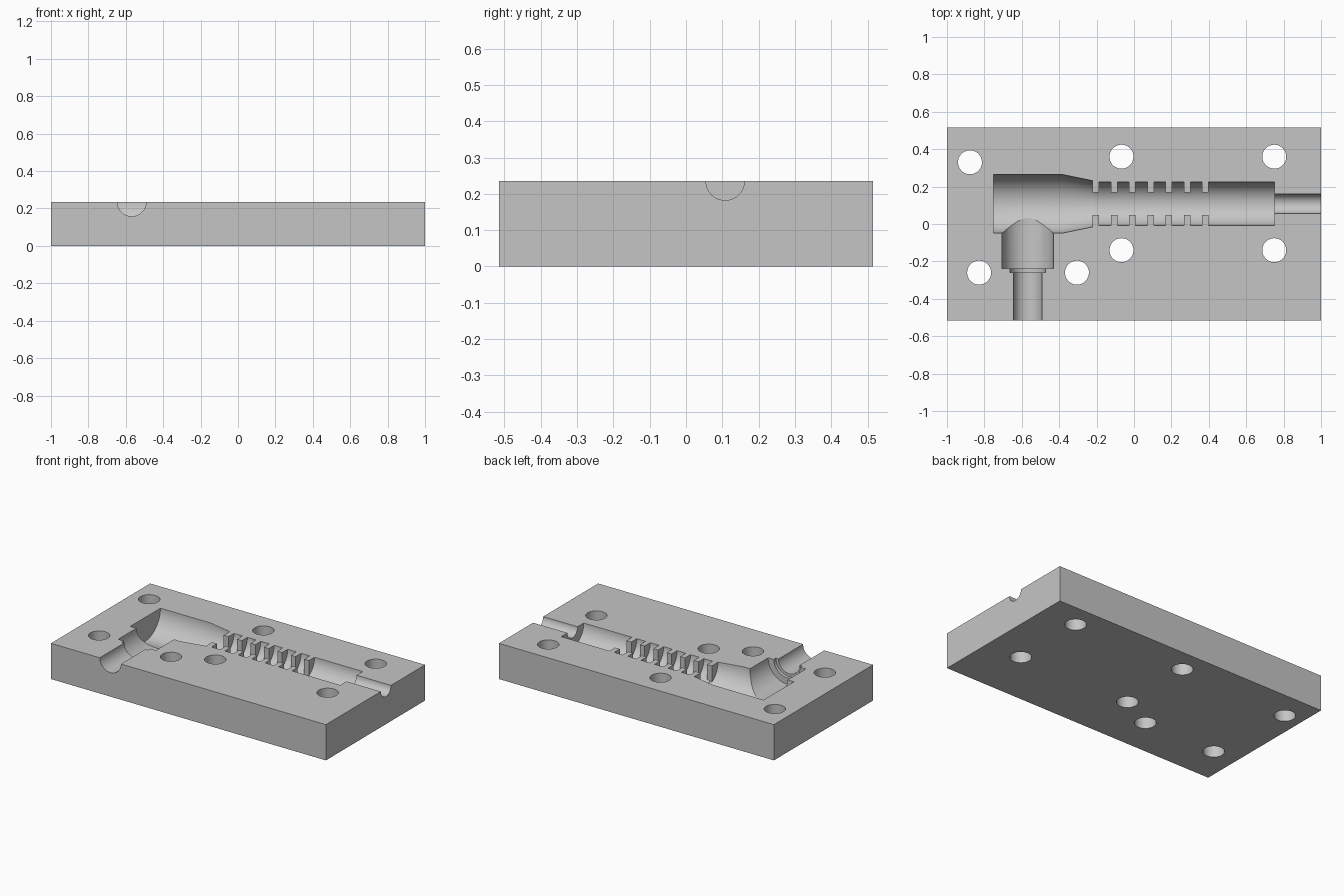
import bpy, bmesh, math
from mathutils import Matrix, Vector

if "Cube" in bpy.data.objects:
    bpy.data.objects.remove(bpy.data.objects["Cube"])

TOP = 0.235                    # parting plane height
SPLIT = TOP + 0.0003           # cavity axis height
MAIN_Y, BRANCH_X = 0.108, -0.568


def new_object(name, bm):
    bmesh.ops.recalc_face_normals(bm, faces=bm.faces)
    mesh = bpy.data.meshes.new(name)
    bm.to_mesh(mesh)
    bm.free()
    obj = bpy.data.objects.new(name, mesh)
    bpy.context.collection.objects.link(obj)
    return obj


def box(name, lo, hi):
    lo, hi = Vector(lo), Vector(hi)
    bm = bmesh.new()
    bmesh.ops.create_cube(bm, size=1, matrix=Matrix.Translation((lo + hi) / 2)
                          @ Matrix.Diagonal((*(hi - lo), 1)))
    return new_object(name, bm)


def lathe(name, profile, place, sides=64):
    """Closed solid of (position along axis, radius) rings; place maps (t, u, v) to a point."""
    bm = bmesh.new()
    rings = []
    for t, r in profile:
        rings.append([bm.verts.new(place(t, r * math.cos(a), r * math.sin(a)))
                      for a in (2 * math.pi * i / sides for i in range(sides))])
    for a, b in zip(rings, rings[1:]):
        for i in range(sides):
            j = (i + 1) % sides
            bm.faces.new((a[i], a[j], b[j], b[i]))
    bm.faces.new(rings[0])
    bm.faces.new(rings[-1])
    return new_object(name, bm)


def cut(target, cutter):
    mod = target.modifiers.new("cut", 'BOOLEAN')
    mod.operation = 'DIFFERENCE'
    mod.solver = 'EXACT'
    mod.object = cutter
    bpy.context.view_layer.objects.active = target
    bpy.ops.object.modifier_apply(modifier=mod.name)
    bpy.data.objects.remove(cutter, do_unlink=True)


block = box("mould_block", (-1, -0.515, 0), (1, 0.515, TOP))

# Main cavity: head, taper, grip and cable outlet
main = lathe("main_cavity",
             [(-0.75, 0.157), (-0.385, 0.157), (-0.21, 0.121), (-0.21, 0.117),
              (0.75, 0.117), (0.75, 0.053), (1.1, 0.053)],
             lambda t, u, v: (t, MAIN_Y + u, SPLIT + v))

# Upright ribs left standing along both sides of the grip
for i in range(7):
    x = -0.222 + 0.0977 * i
    for side in (-1, 1):
        ys = sorted((MAIN_Y + side * 0.06, MAIN_Y + side * 0.3))
        cut(main, box("rib", (x, ys[0], -0.2), (x + 0.035, ys[1], 0.7)))
cut(block, main)

# Side branch: collar, step and cable outlet
cut(block, lathe("branch_cavity",
                 [(MAIN_Y, 0.137), (-0.238, 0.137), (-0.238, 0.096),
                  (-0.26, 0.096), (-0.26, 0.077), (-0.6, 0.077)],
                 lambda t, u, v: (BRANCH_X + u, t, SPLIT + v)))

# Through holes for pins and bolts
for x, y in [(-0.877, 0.33), (-0.067, 0.36), (0.75, 0.36), (0.75, -0.14),
             (-0.067, -0.14), (-0.305, -0.26), (-0.828, -0.26)]:
    cut(block, lathe("hole", [(-0.1, 0.064), (0.5, 0.064)],
                     lambda t, u, v: (x + u, y + v, t), 48))

# Single grey finish
grey = bpy.data.materials.new("grey")
grey.diffuse_color = (0.56, 0.56, 0.56, 1)
grey.use_nodes = True
grey.node_tree.nodes["Principled BSDF"].inputs["Base Color"].default_value = grey.diffuse_color
block.data.materials.clear()
block.data.materials.append(grey)
for p in block.data.polygons:
    p.material_index = 0
bpy.context.view_layer.objects.active = block
block.select_set(True)
bpy.ops.object.shade_smooth_by_angle(angle=math.radians(25))
